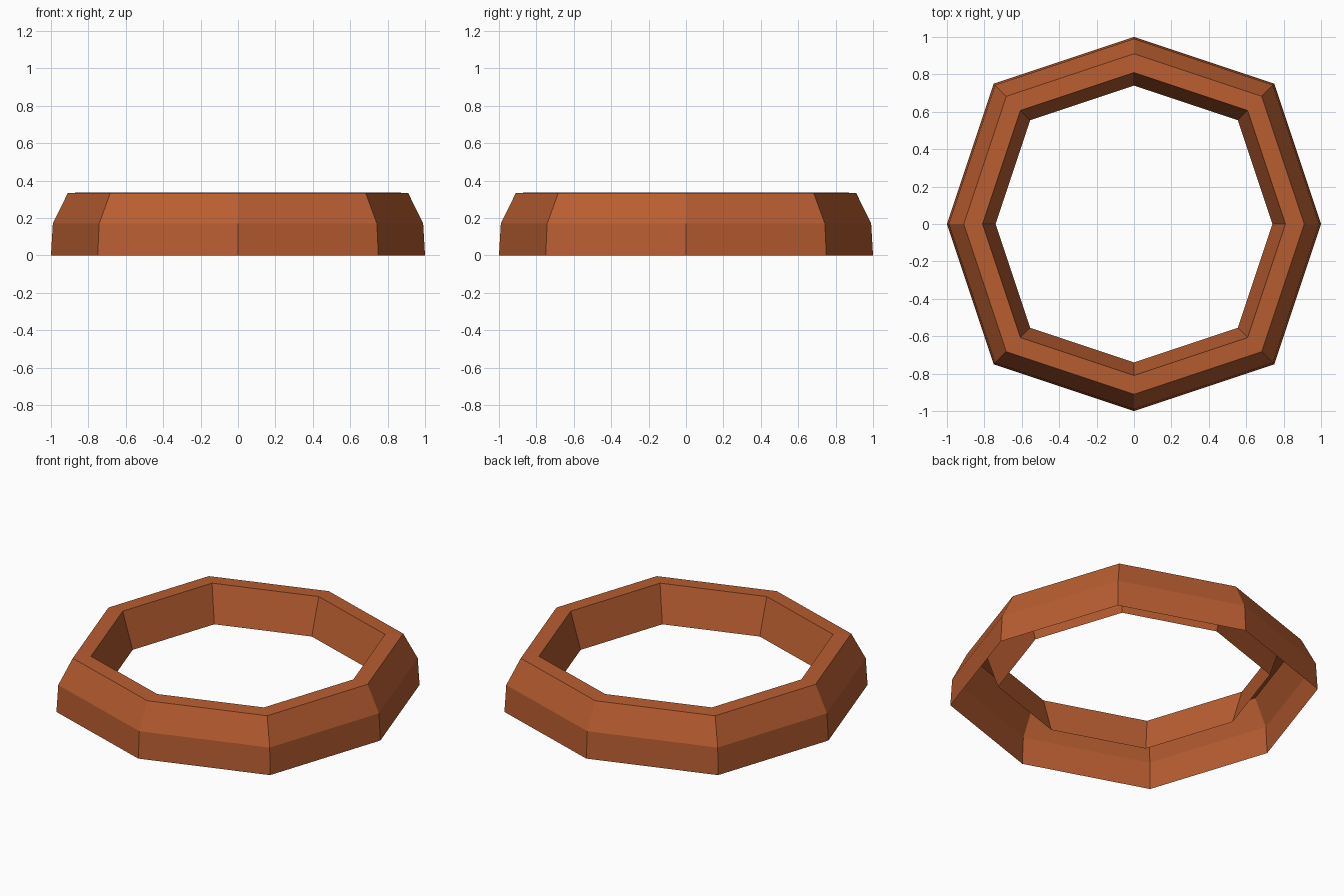
import bpy
import bmesh
from math import cos, sin, pi, sqrt

cube = bpy.data.objects.get("Cube")
if cube:
    bpy.data.objects.remove(cube, do_unlink=True)

SIDES = 8
DIAGONAL = 0.75 * sqrt(2)  # the diagonal corners sit slightly further out

# Cross-section (radius, height): outer wall, bevel, flat top, inner wall; open below
PROFILE = [(1.0, 0.0), (0.99, 0.17), (0.91, 0.333), (0.81, 0.337), (0.74, 0.11)]


def make_material(name, rgb):
    mat = bpy.data.materials.new(name)
    mat.use_nodes = True
    colour = (*rgb, 1.0)
    mat.diffuse_color = colour
    mat.node_tree.nodes["Principled BSDF"].inputs["Base Color"].default_value = colour
    return mat


def corner_ring(bm, radius, height):
    ring = []
    for i in range(SIDES):
        r = radius * (DIAGONAL if i % 2 else 1.0)
        a = 2 * pi * i / SIDES
        ring.append(bm.verts.new((r * cos(a), r * sin(a), height)))
    return ring


# Hollow eight-sided ring, swept from the cross-section
bm = bmesh.new()
rings = [corner_ring(bm, r, z) for r, z in PROFILE]
for low, high in zip(rings, rings[1:]):
    for i in range(SIDES):
        j = (i + 1) % SIDES
        bm.faces.new((low[i], low[j], high[j], high[i]))

mesh = bpy.data.meshes.new("octagonal_ring")
bm.to_mesh(mesh)
bm.free()
mesh.materials.append(make_material("rust_orange", (0.48, 0.11, 0.03)))
ring_object = bpy.data.objects.new("octagonal_ring", mesh)
bpy.context.collection.objects.link(ring_object)
